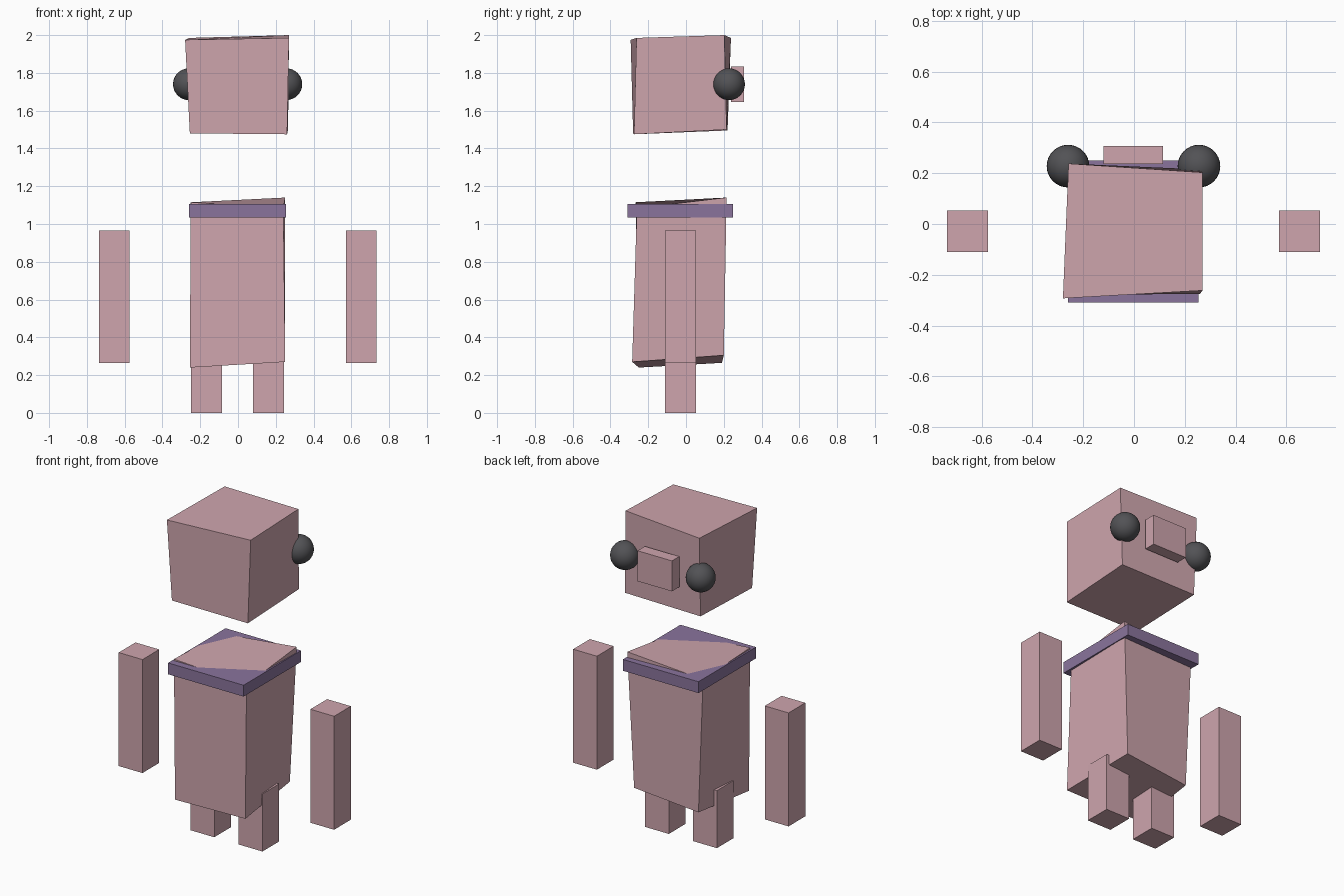
import bpy

if "Cube" in bpy.data.objects:
    bpy.data.objects.remove(bpy.data.objects["Cube"])


def material(name, rgb):
    m = bpy.data.materials.new(name)
    m.diffuse_color = (*rgb, 1)
    m.use_nodes = True
    m.node_tree.nodes["Principled BSDF"].inputs["Base Color"].default_value = m.diffuse_color
    return m


PINK = material("dusty_pink", (0.62, 0.378, 0.42))
PURPLE = material("muted_purple", (0.255, 0.175, 0.335))
DARK = material("charcoal", (0.085, 0.085, 0.092))


def block(name, bottom, top, mat):
    """Six-sided block from four bottom and four top corners:
    front left, front right, back right, back left."""
    faces = [(3, 2, 1, 0), (4, 5, 6, 7)]
    faces += [(i, (i + 1) % 4, (i + 1) % 4 + 4, i + 4) for i in range(4)]
    me = bpy.data.meshes.new(name)
    me.from_pydata(bottom + top, [], faces)
    me.materials.append(mat)
    ob = bpy.data.objects.new(name, me)
    bpy.context.collection.objects.link(ob)
    return ob


def box(name, x, y, z, mat):
    """Straight block from its (min, max) extents."""
    ring = [(x[0], y[0]), (x[1], y[0]), (x[1], y[1]), (x[0], y[1])]
    return block(name, [(*p, z[0]) for p in ring], [(*p, z[1]) for p in ring], mat)


# Crooked head
block("head",
      [(-0.255, -0.28, 1.48), (0.26, -0.275, 1.475), (0.265, 0.215, 1.5), (-0.253, 0.22, 1.495)],
      [(-0.28, -0.293, 1.975), (0.27, -0.262, 1.985), (0.27, 0.203, 2.0), (-0.258, 0.238, 1.985)],
      PINK)

# Crooked torso, whose high corners rise through the collar
block("torso",
      [(-0.255, -0.25, 0.24), (0.25, -0.285, 0.27), (0.214, 0.2, 0.305), (-0.218, 0.19, 0.265)],
      [(-0.25, -0.267, 1.115), (0.24, -0.26, 1.084), (0.25, 0.215, 1.14), (-0.253, 0.195, 1.096)],
      PINK)

# Collar slab and snout
box("collar", (-0.26, 0.255), (-0.31, 0.25), (1.035, 1.105), PURPLE)
box("snout", (-0.12, 0.115), (0.237, 0.308), (1.647, 1.835), PINK)

# Arms, legs and eyes on both sides
for side, arm_x, leg_x, eye_x in (
        ("left", (-0.737, -0.575), (-0.248, -0.085), -0.26),
        ("right", (0.571, 0.733), (0.08, 0.244), 0.256)):
    box("arm_" + side, arm_x, (-0.11, 0.053), (0.265, 0.965), PINK)
    box("leg_" + side, leg_x, (-0.11, 0.053), (0.0, 0.355), PINK)
    bpy.ops.mesh.primitive_uv_sphere_add(segments=32, ring_count=16, radius=0.084,
                                         location=(eye_x, 0.228, 1.74))
    eye = bpy.context.object
    eye.name = "eye_" + side
    eye.data.materials.append(DARK)
    bpy.ops.object.shade_smooth()
